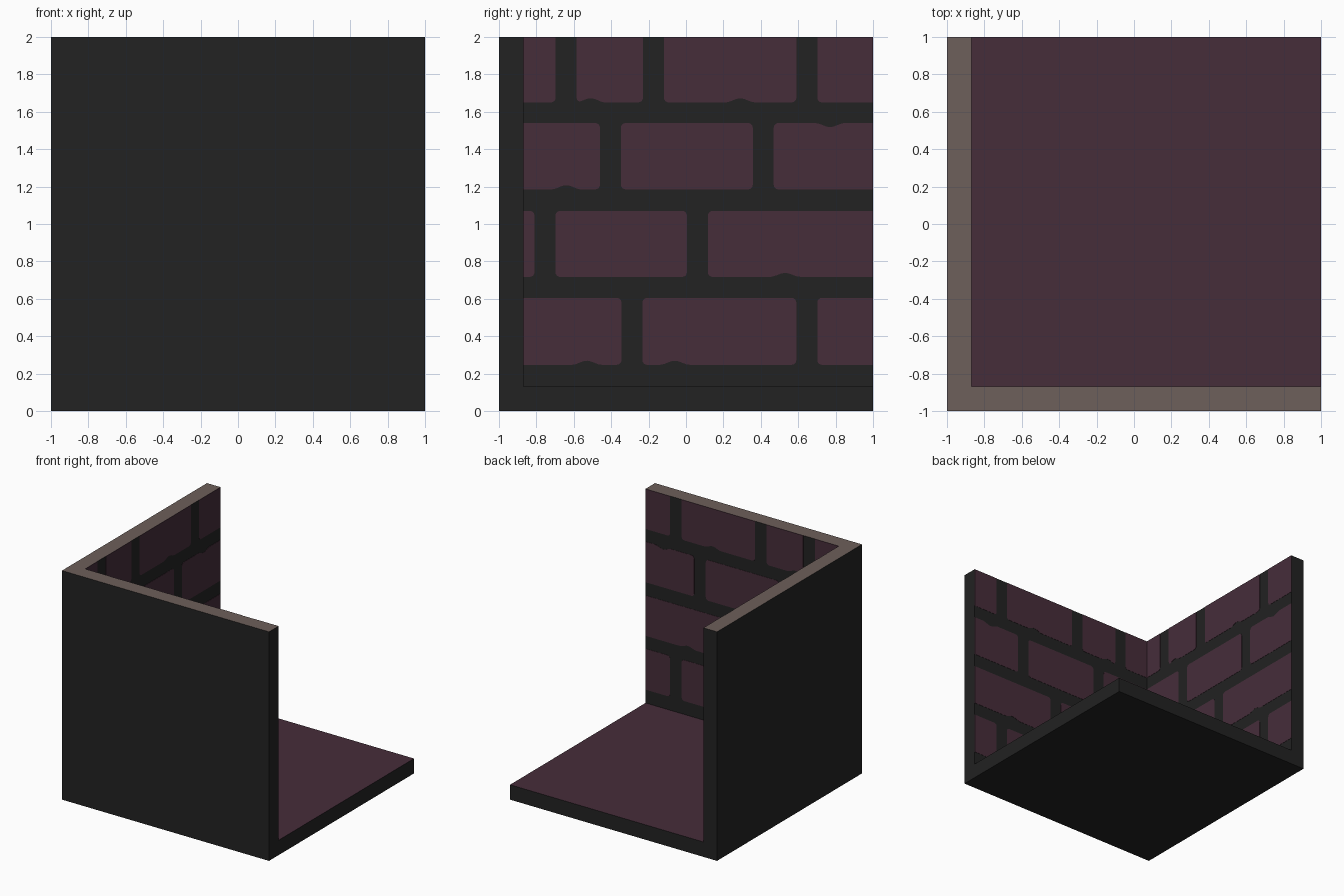
import bpy, bmesh, math
from mathutils import Vector

cube = bpy.data.objects.get("Cube")
if cube:
    bpy.data.objects.remove(cube)

INNER, FLOOR, GAP = -0.87, 0.13, 0.112   # inner wall plane, floor height, joint width


def material(name, rgb):
    m = bpy.data.materials.new(name)
    m.use_nodes = True
    m.diffuse_color = (*rgb, 1)
    bsdf = next(n for n in m.node_tree.nodes if n.type == 'BSDF_PRINCIPLED')
    bsdf.inputs["Base Color"].default_value = (*rgb, 1)
    return m


mortar = material("dark mortar", (0.016, 0.016, 0.016))
plum = material("plum brick", (0.061, 0.026, 0.042))
stone = material("taupe stone", (0.153, 0.115, 0.103))


def add_object(name, bm, mats):
    mesh = bpy.data.meshes.new(name)
    bm.to_mesh(mesh)
    bm.free()
    for m in mats:
        mesh.materials.append(m)
    ob = bpy.data.objects.new(name, mesh)
    bpy.context.collection.objects.link(ob)
    return ob


# Corner shell: a cube with one octant stepped inward to leave two walls and a floor
bm = bmesh.new()
bmesh.ops.create_cube(bm, size=2)
bmesh.ops.translate(bm, verts=bm.verts, vec=(0, 0, 1))
step = Vector((INNER, INNER, FLOOR))
for axis in range(3):
    normal = Vector([float(i == axis) for i in range(3)])
    bmesh.ops.bisect_plane(bm, geom=bm.verts[:] + bm.edges[:] + bm.faces[:],
                           plane_co=step, plane_no=normal)
corner = max(bm.verts, key=lambda v: v.co.x + v.co.y + v.co.z)
ring = list({v for f in corner.link_faces for v in f.verts} - {corner})
bmesh.ops.delete(bm, geom=[corner], context='VERTS')
inner = bm.verts.new(step)
for axis in range(3):
    side = [v for v in ring if abs(v.co[axis] - step[axis]) < 0.001]
    side.sort(key=lambda v: sum(abs(v.co[i] - step[i]) < 0.001 for i in range(3)))
    bm.faces.new((side[1], side[0], side[2], inner))
bmesh.ops.dissolve_limit(bm, angle_limit=0.01, verts=bm.verts[:], edges=bm.edges[:])
bmesh.ops.recalc_face_normals(bm, faces=bm.faces[:])
for f in bm.faces:
    if f.normal.z > 0.5:
        f.material_index = 2 if f.calc_center_median().z > 1 else 1
add_object("wall_and_floor_shell", bm, [mortar, plum, stone])

# Brick courses: bottom, top, joint starts, chips on the lower and upper edges
COURSES = [
    (1.65, 2.1, (-1.3, -0.697, -0.23, 0.59, 1.3), (-0.51, 0.29), ()),
    (1.185, 1.54, (-1.3, -0.46, 0.357, 1.3), (-0.64,), (0.77,)),
    (0.717, 1.07, (-1.3, -0.81, 0.005, 1.3), (0.53,), ()),
    (0.247, 0.605, (-1.3, -0.345, 0.59, 1.3), (-0.53, -0.06), ()),
]


def chip(u, centres):
    return sum(0.022 * math.cos((u - c) / 0.08 * math.pi / 2) ** 2
               for c in centres if abs(u - c) < 0.08)


def brick_outline(a, b, low, high, low_chips, high_chips, r=0.025):
    pts = []
    # Rounded corners joined by finely stepped, chipped long edges
    for cu, cv, start in ((b - r, low + r, -90), (b - r, high - r, 0),
                          (a + r, high - r, 90), (a + r, low + r, 180)):
        for k in range(5):
            t = math.radians(start + k * 22.5)
            pts.append((cu + r * math.cos(t), cv + r * math.sin(t)))
        if start in (90 - 90, 180):
            n = 40
            u0, u1, v = (b - r, a + r, high) if start == 0 else (a + r, b - r, low)
            pts += [(u0 + (u1 - u0) * k / n, v) for k in range(1, n)]
    mid = (low + high) / 2
    return [(u, v + chip(u, low_chips) if v < mid else v - chip(u, high_chips))
            for u, v in pts]


def brick_wall(name, place, shift):
    bm = bmesh.new()
    for low, high, joints, low_chips, high_chips in COURSES:
        for left, right in zip(joints, joints[1:]):
            outline = brick_outline(left + GAP, right, low, high, low_chips, high_chips)
            clipped = []
            for u, v in outline:
                p = (min(max(u + shift, INNER), 1), min(v, 2))
                if not clipped or math.dist(p, clipped[-1]) > 0.0005:
                    clipped.append(p)
            if math.dist(clipped[0], clipped[-1]) < 0.0005:
                clipped.pop()
            if max(p[0] for p in clipped) - min(p[0] for p in clipped) < 0.01:
                continue
            # Thin plate lifted just off the wall plane
            front = [bm.verts.new(place(u, v, 0.002)) for u, v in clipped]
            back = [bm.verts.new(place(u, v, 0)) for u, v in clipped]
            bm.faces.new(front)
            for i in range(len(front)):
                bm.faces.new((front[i - 1], back[i - 1], back[i], front[i]))
    bmesh.ops.recalc_face_normals(bm, faces=bm.faces[:])
    # Make every plate face into the room
    out = Vector(place(0, 0, 1)) - Vector(place(0, 0, 0))
    big = [f for f in bm.faces if abs(f.normal.dot(out)) > 0.9]
    if sum(f.normal.dot(out) for f in big) < 0:
        bmesh.ops.reverse_faces(bm, faces=bm.faces[:])
    add_object(name, bm, [plum])


brick_wall("right_wall_bricks", lambda u, v, d: (INNER + d, u, v), 0)
brick_wall("front_wall_bricks", lambda u, v, d: (u, INNER + d, v), 0.06)
